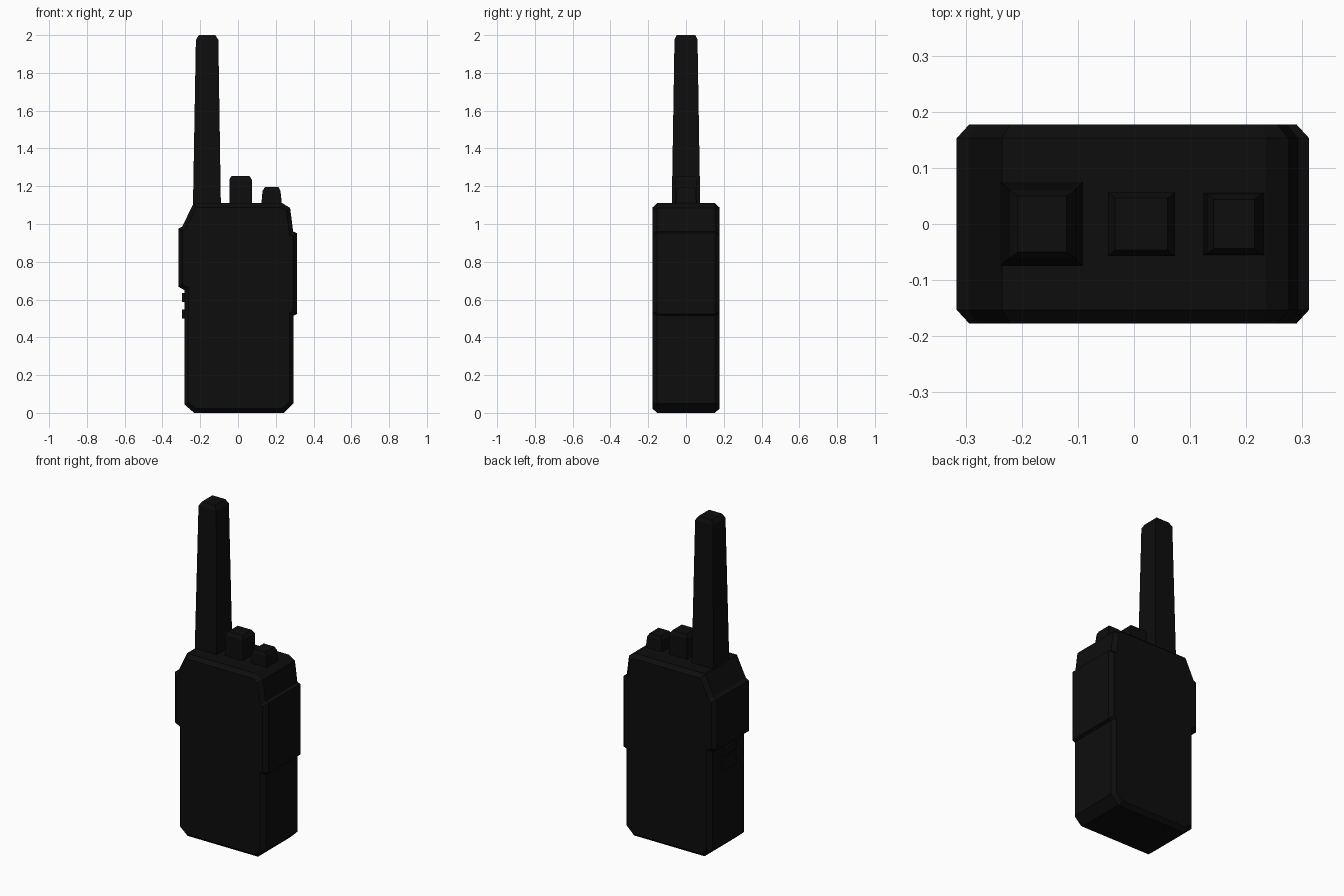
import bpy, bmesh

if "Cube" in bpy.data.objects:
    bpy.data.objects.remove(bpy.data.objects["Cube"])

black = bpy.data.materials.new("near_black_plastic")
black.diffuse_color = (0.004, 0.004, 0.004, 1)
black.use_nodes = True
black.node_tree.nodes["Principled BSDF"].inputs["Base Color"].default_value = black.diffuse_color


def finish(bm, name):
    bmesh.ops.recalc_face_normals(bm, faces=bm.faces)
    mesh = bpy.data.meshes.new(name)
    bm.to_mesh(mesh)
    bm.free()
    mesh.materials.append(black)
    obj = bpy.data.objects.new(name, mesh)
    bpy.context.collection.objects.link(obj)
    return obj


def tower(name, sections):
    """Stack of rectangles (x0, x1, half_depth, z) joined into a closed solid."""
    bm = bmesh.new()
    rings = [[bm.verts.new(p) for p in
              ((x0, -d, z), (x1, -d, z), (x1, d, z), (x0, d, z))]
             for x0, x1, d, z in sections]
    for a, b in zip(rings, rings[1:]):
        for i in range(4):
            j = (i + 1) % 4
            bm.faces.new((a[i], a[j], b[j], b[i]))
    bm.faces.new(rings[0][::-1])
    bm.faces.new(rings[-1])
    return finish(bm, name)


# Body with side grips: one front outline, extruded, with chamfered rims
outline = [(-0.235, 1.11), (-0.295, 0.987), (-0.316, 0.975), (-0.316, 0.668),
           (-0.284, 0.65), (-0.284, 0.045), (-0.232, 0), (0.242, 0),
           (0.294, 0.05), (0.294, 0.515), (0.312, 0.523), (0.312, 0.952),
           (0.292, 0.96), (0.276, 1.085), (0.235, 1.11)]
bm = bmesh.new()
front = [bm.verts.new((x, -0.153, z)) for x, z in outline]
back = [bm.verts.new((x, 0.153, z)) for x, z in outline]
caps = [bm.faces.new(front), bm.faces.new(back[::-1])]
for i in range(len(outline)):
    j = (i + 1) % len(outline)
    bm.faces.new((front[i], back[i], back[j], front[j]))
bmesh.ops.recalc_face_normals(bm, faces=bm.faces)
for cap in caps:
    bmesh.ops.inset_region(bm, faces=[cap], thickness=0.022, depth=0.024,
                           use_even_offset=True, use_boundary=True)
finish(bm, "radio_body")

# Tapered antenna
tower("antenna", [(-0.239, -0.09, 0.075, 1.09), (-0.238, -0.091, 0.075, 1.12),
                  (-0.223, -0.104, 0.061, 1.975), (-0.207, -0.12, 0.05, 2.0)])

# Top knobs
tower("volume_knob", [(-0.046, 0.073, 0.057, 1.09), (-0.046, 0.073, 0.057, 1.235),
                      (-0.034, 0.06, 0.046, 1.255)])
tower("channel_knob", [(0.122, 0.234, 0.056, 1.09), (0.13, 0.225, 0.052, 1.175),
                       (0.142, 0.215, 0.044, 1.195)])

# Small side buttons on the left
for name, z in (("upper_side_button", 0.588), ("lower_side_button", 0.5)):
    tower(name, [(-0.297, -0.27, 0.06, z), (-0.297, -0.27, 0.06, z + 0.048)])
